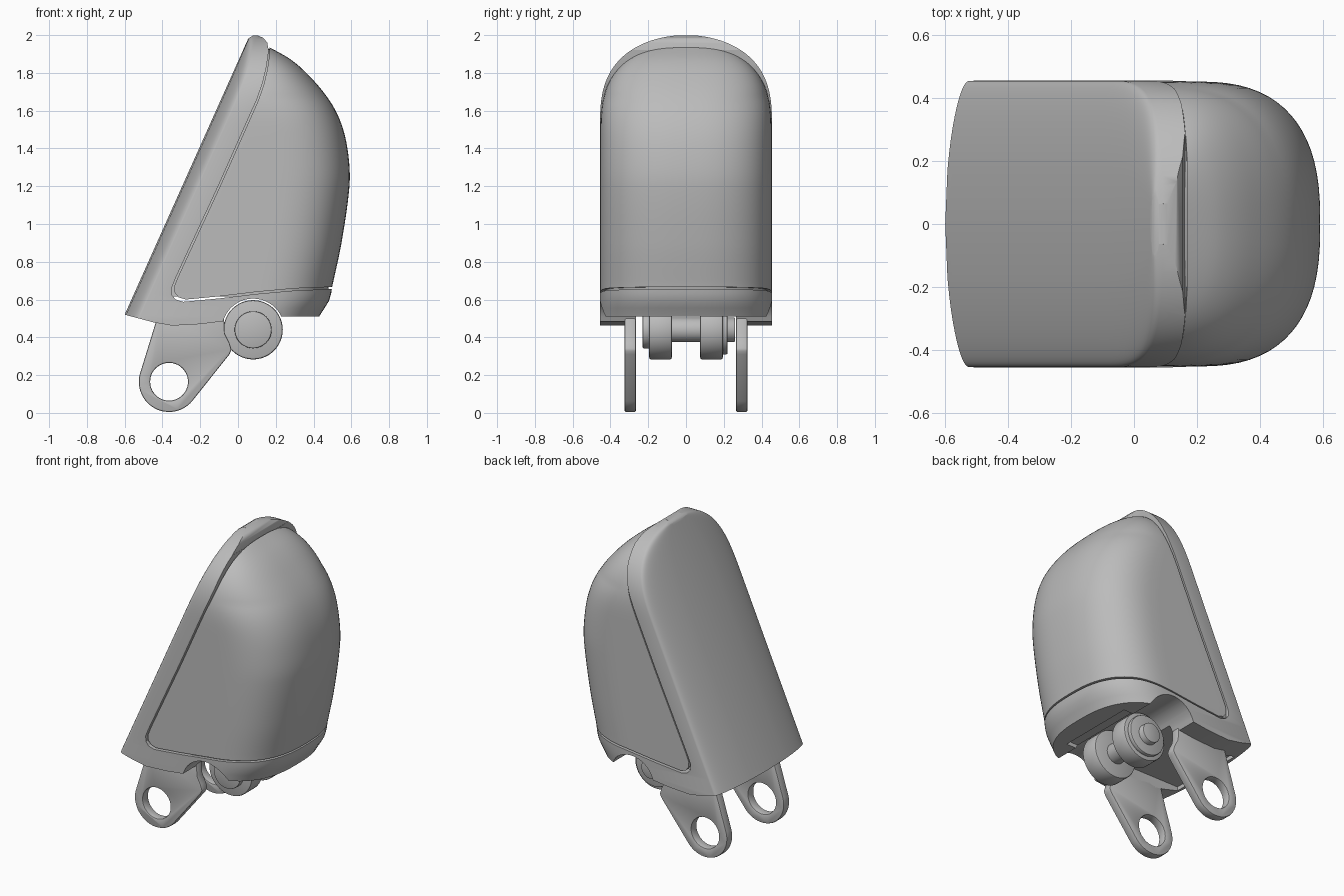
import bpy, bmesh, math
from mathutils import Vector

cube = bpy.data.objects.get("Cube")
if cube:
    bpy.data.objects.remove(cube)

grey = bpy.data.materials.new("plain_grey")
grey.use_nodes = True
grey.diffuse_color = (0.5, 0.5, 0.5, 1)
grey.node_tree.nodes["Principled BSDF"].inputs["Base Color"].default_value = (0.5, 0.5, 0.5, 1)


def to_object(name, bm):
    bmesh.ops.recalc_face_normals(bm, faces=bm.faces)
    mesh = bpy.data.meshes.new(name)
    bm.to_mesh(mesh)
    bm.free()
    mesh.materials.append(grey)
    obj = bpy.data.objects.new(name, mesh)
    bpy.context.collection.objects.link(obj)
    return obj


def bake(obj):
    bpy.context.view_layer.update()
    graph = bpy.context.evaluated_depsgraph_get()
    mesh = bpy.data.meshes.new_from_object(obj.evaluated_get(graph))
    obj.modifiers.clear()
    obj.data = mesh


def cut(obj, cutter, operation):
    mod = obj.modifiers.new("cut", 'BOOLEAN')
    mod.object, mod.operation, mod.solver = cutter, operation, 'EXACT'
    bake(obj)
    bpy.data.objects.remove(cutter)


def bevel(obj, width):
    mod = obj.modifiers.new("bevel", 'BEVEL')
    mod.width, mod.segments, mod.limit_method = width, 2, 'ANGLE'
    bake(obj)


def prism(name, points, y0, y1):
    """Side outline in x and z, extruded along y."""
    bm = bmesh.new()
    face = bm.faces.new([bm.verts.new((x, y0, z)) for x, z in points])
    new = bmesh.ops.extrude_face_region(bm, geom=[face])["geom"]
    verts = [v for v in new if isinstance(v, bmesh.types.BMVert)]
    bmesh.ops.translate(bm, verts=verts, vec=(0, y1 - y0, 0))
    return to_object(name, bm)


def arc(cx, cz, r, a0, a1, n):
    angles = [math.radians(a0 + (a1 - a0) * i / n) for i in range(n + 1)]
    return [(cx + r * math.cos(a), cz + r * math.sin(a)) for a in angles]


def disc(name, cx, cz, r, y0, y1):
    return prism(name, arc(cx, cz, r, 0, 352.5, 47), y0, y1)


# Belly profile: height and x, joined by smooth Hermite spans
BELLY = [(0.42, 0.39), (0.51, 0.43), (0.6, 0.485), (0.66, 0.497), (0.9, 0.548), (1.2, 0.59),
         (1.35, 0.586), (1.5, 0.557), (1.63, 0.5), (1.76, 0.4), (1.87, 0.28), (1.96, 0.12)]


def belly(z):
    last = len(BELLY) - 1
    i = max(k for k in range(last) if BELLY[k][0] <= z or k == 0)

    def slope(k):
        a, b = BELLY[max(k - 1, 0)], BELLY[min(k + 1, last)]
        return (b[1] - a[1]) / (b[0] - a[0])
    (z0, x0), (z1, x1) = BELLY[i], BELLY[i + 1]
    h = z1 - z0
    t = (z - z0) / h
    return ((1 + 2 * t) * (1 - t) ** 2 * x0 + t * t * (3 - 2 * t) * x1
            + h * t * (1 - t) * ((1 - t) * slope(i) - t * slope(i + 1)))


def plate(z):
    return -0.6 + 0.64 * (z - 0.52) / 1.43


def power(v, n):
    return math.copysign(abs(v) ** (2 / n), v)


def loft(name, z0, z1, width, top, right, inset_left, steps=64, half=36):
    """Horizontal sections: bowed plate on the left, rounded belly on the right."""
    bm = bmesh.new()
    rings = []
    for i in range(steps + 1):
        s = i / steps
        z = z0 + (z1 - z0) * (1 - (1 - s) ** 1.6)
        t = max(0, (z - top + 0.5) / 0.5)
        w = width * math.sqrt(max(0.02, 1 - t ** 3))
        xl, xr = plate(z) + inset_left, right(z)
        c = min(0.4, (xr - xl) * 0.75)
        ring = []
        for k in range(2 * half):
            a = -math.pi / 2 + math.pi * k / half
            ca, sa = math.cos(a), math.sin(a)
            if k <= half:
                x, y = xr - c + c * power(max(ca, 0), 2.6), w * power(sa, 2.6)
            else:
                y = w * power(sa, 5)
                x = xl + 0.05 * (1 + power(ca, 5)) + 0.055 * (y / 0.455) ** 2
                x = min(x, xr - c * 0.9)
            ring.append(bm.verts.new((x, y, z)))
        rings.append(ring)
    for a, b in zip(rings, rings[1:]):
        for k in range(len(a)):
            j = (k + 1) % len(a)
            bm.faces.new((a[k], a[j], b[j], b[k]))
    bm.faces.new(rings[0][::-1])
    bm.faces.new(rings[-1])
    return to_object(name, bm)


# Seam between frame and shell, seen from the side
SEAM = [(0.163, 2.1), (0.163, 1.92), (0.15, 1.83), (0.13, 1.745), (0.1, 1.66), (-0.105, 1.2),
        (-0.33, 0.715), (-0.352, 0.66), (-0.35, 0.625), (-0.33, 0.6), (-0.29, 0.588),
        (-0.1, 0.606), (0.1, 0.63), (0.3, 0.648), (0.5, 0.656), (0.7, 0.656), (0.7, 2.1)]
PIN_X, PIN_Z = 0.08, 0.44

# Frame: face plate, rounded lip and lower rim in one piece
outline = [(-0.9, 0.6), (-0.6, 0.52), (-0.45, 0.48), (-0.35, 0.462), (-0.2, 0.47), (-0.08, 0.485)]
outline += arc(PIN_X, PIN_Z, 0.165, 162, 25, 20)
outline += [(0.7, 0.51), (0.7, 1.9), (0.162, 1.92), (0.155, 1.96), (0.135, 1.985), (0.105, 1.998),
            (0.08, 1.998), (0.058, 1.985), (0.042, 1.965), (0.028, 1.94), (-0.9, 1.93)]
frame = loft("face_frame", 0.44, 1.999, 0.456, 2.0, lambda z: belly(min(z, 1.2)), 0)
cut(frame, prism("outline_cutter", outline, -0.7, 0.7), 'INTERSECT')
cut(frame, prism("seam_cutter", SEAM, -0.7, 0.7), 'DIFFERENCE')
recess = [(-0.56, 0.3), (0.3, 0.3), (0.3, 0.535), (-0.56, 0.535)]
cut(frame, prism("recess_cutter", recess, -0.265, 0.265), 'DIFFERENCE')

# Shell, held back from the seam to leave a groove
shell = loft("rear_shell", 0.6, 1.953, 0.453, 1.965, belly, 0.03)
centre = Vector((0.4, 1.2))
inner_seam = [tuple(centre + (Vector(p) - centre) * 0.98) for p in SEAM]
cut(shell, prism("shell_cutter", inner_seam, -0.7, 0.7), 'INTERSECT')

# Core closing the groove from inside
core = loft("inner_core", 0.615, 1.93, 0.435, 1.955, lambda z: belly(z) - 0.018, 0.06)
parts = [frame, shell, core]

# Mounting brackets with eye holes
tab = [(-0.42, 0.53)] + arc(-0.365, 0.165, 0.16, 165, 320, 28)
tab += [(-0.045, 0.31), (-0.034, 0.335), (-0.045, 0.37), (-0.07, 0.42), (-0.075, 0.53)]
for side, label in ((1, "back"), (-1, "front")):
    y0, y1 = sorted((side * 0.265, side * 0.325))
    bracket = prism(label + "_bracket", tab, y0, y1)
    cut(bracket, disc("eye_cutter", -0.365, 0.165, 0.1, y0 - 0.1, y1 + 0.1), 'DIFFERENCE')
    bevel(bracket, 0.008)
    parts.append(bracket)

    # Hinge knuckle discs
    y0, y1 = sorted((side * 0.075, side * 0.195))
    knuckle = disc(label + "_knuckle", PIN_X, PIN_Z, 0.157, y0, y1)
    bevel(knuckle, 0.01)
    parts.append(knuckle)

# Hinge pin, heads and washer
for name, r, y0, y1 in (("hinge_pin", 0.065, -0.2, 0.26), ("pin_head", 0.098, -0.23, -0.19),
                        ("pin_washer", 0.13, 0.19, 0.22)):
    piece = disc(name, PIN_X, PIN_Z, r, y0, y1)
    bevel(piece, 0.006)
    parts.append(piece)

# Smooth shading with crisp edges
bpy.ops.object.select_all(action='DESELECT')
for obj in parts:
    obj.select_set(True)
bpy.context.view_layer.objects.active = frame
bpy.ops.object.shade_smooth_by_angle(angle=math.radians(32))
